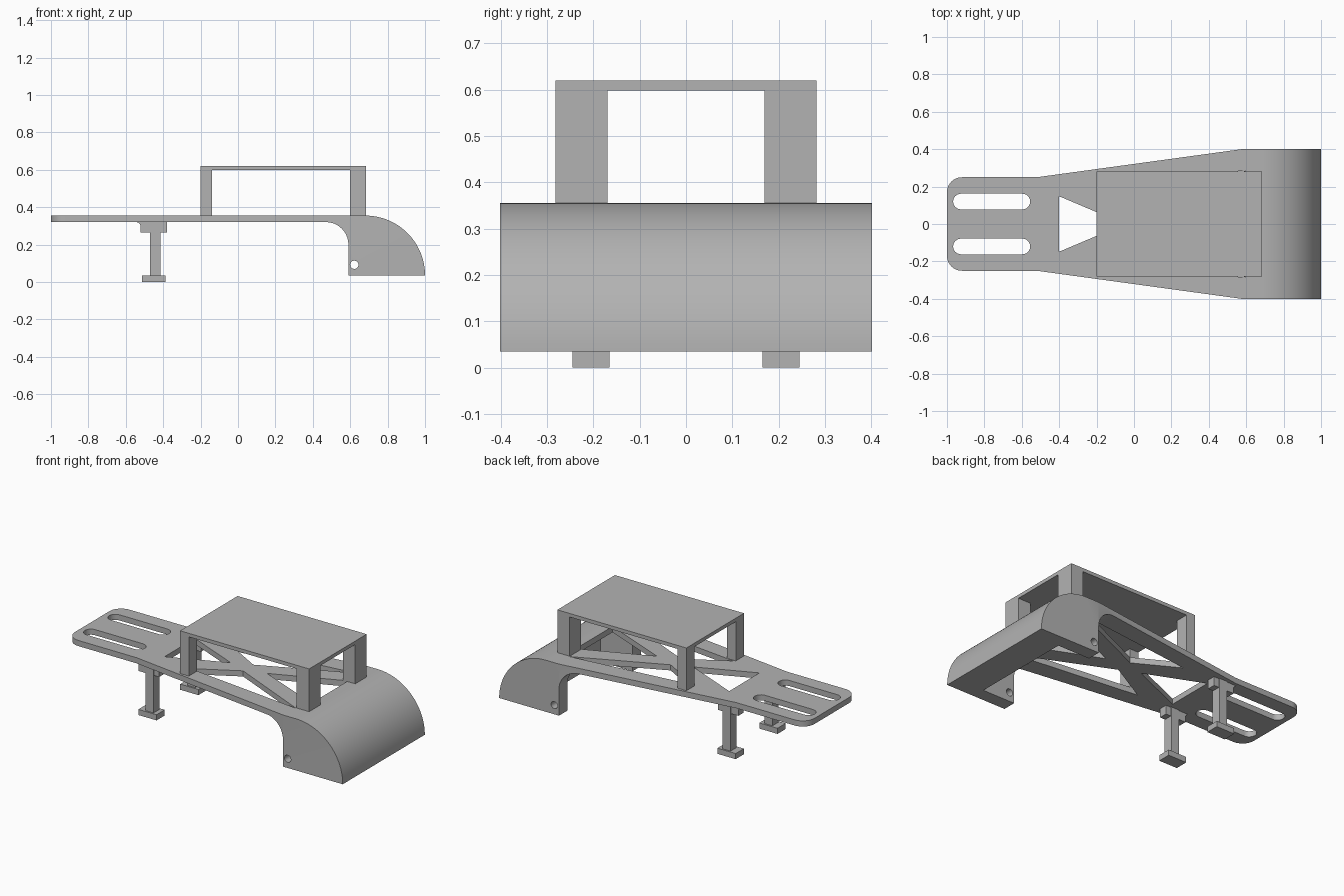
import bpy, bmesh, math
from mathutils import Vector

cube = bpy.data.objects.get("Cube")
if cube:
    bpy.data.objects.remove(cube, do_unlink=True)

grey = bpy.data.materials.new("plain_grey")
grey.use_nodes = True
colour = (0.45, 0.45, 0.45, 1)
grey.diffuse_color = colour
grey.node_tree.nodes["Principled BSDF"].inputs["Base Color"].default_value = colour


def prism(name, points, axis, low, high):
    """Extrude a flat outline: (x, z) along y, or (x, y) along z."""
    bm = bmesh.new()
    place = (lambda a, b, t: (a, t, b)) if axis == "y" else (lambda a, b, t: (a, b, t))
    face = bm.faces.new([bm.verts.new(place(a, b, low)) for a, b in points])
    grown = bmesh.ops.extrude_face_region(bm, geom=[face])["geom"]
    shift = Vector(place(0, 0, high - low))
    bmesh.ops.translate(bm, vec=shift, verts=[v for v in grown if isinstance(v, bmesh.types.BMVert)])
    bmesh.ops.recalc_face_normals(bm, faces=bm.faces)
    mesh = bpy.data.meshes.new(name)
    bm.to_mesh(mesh)
    bm.free()
    mesh.materials.append(grey)
    obj = bpy.data.objects.new(name, mesh)
    bpy.context.collection.objects.link(obj)
    return obj


def box(name, x, y, z):
    outline = [(x[0], y[0]), (x[1], y[0]), (x[1], y[1]), (x[0], y[1])]
    return prism(name, outline, "z", *z)


def arc(cx, cy, r, start, end, steps):
    angles = [math.radians(start + (end - start) * i / steps) for i in range(steps + 1)]
    return [(cx + r * math.cos(a), cy + r * math.sin(a)) for a in angles]


def combine(target, tool, operation):
    """Bake one boolean and drop the tool."""
    mod = target.modifiers.new("cut", "BOOLEAN")
    mod.operation, mod.object, mod.solver = operation, tool, "EXACT"
    graph = bpy.context.evaluated_depsgraph_get()
    result = bpy.data.meshes.new_from_object(target.evaluated_get(graph))
    target.modifiers.clear()
    target.data = result
    bpy.data.objects.remove(tool, do_unlink=True)


TOP, UNDER, RIM = 0.355, 0.32, 0.035

# Side outline: flat deck that curls down into a rounded hood
side = [(-1, UNDER), (-1, TOP)]
side += arc(0.68, RIM, 0.32, 90, 0, 32)
side += [(0.59, RIM)] + arc(0.47, 0.2, 0.12, 0, 90, 16)
body = prism("deck_and_hood", side, "y", -0.5, 0.5)

# Plan outline: narrow tail with round corners, widening to the hood
plan = [(1.1, -0.402), (1.1, 0.402), (0.59, 0.402), (-0.52, 0.25)]
plan += arc(-0.92, 0.17, 0.08, 90, 180, 10)
plan += arc(-0.92, -0.17, 0.08, 180, 270, 10)
plan += [(-0.52, -0.25), (0.59, -0.402)]
combine(body, prism("plan_cutter", plan, "z", -0.1, 0.5), "INTERSECT")

# Hollow under the hood, leaving two side walls and a thick lip
hollow = [(0.4, -0.1), (0.81, -0.1), (0.81, 0.26), (0.78, 0.295), (0.72, 0.319), (0.4, 0.319)]
combine(body, prism("hollow_cutter", hollow, "y", -0.32, 0.32), "DIFFERENCE")

# Pivot hole through both walls
combine(body, prism("pivot_cutter", arc(0.622, 0.092, 0.022, 0, 345, 23), "y", -0.6, 0.6), "DIFFERENCE")

# Slots in the tail and triangular openings of the cross brace
openings = [
    [(-0.4, -0.148), (-0.05, 0), (-0.4, 0.148)],
    [(0.2, 0), (0.63, -0.18), (0.63, 0.18)],
]
for s in (-1, 1):
    openings.append(arc(-0.925, s * 0.12, 0.042, 90, 270, 12) + arc(-0.597, s * 0.12, 0.042, -90, 90, 12))
    openings.append([(-0.19, s * 0.195), (0.6, s * 0.287), (0.07, s * 0.05)])
for outline in openings:
    combine(body, prism("opening_cutter", outline, "z", 0.25, 0.5), "DIFFERENCE")

# Raised platform
box("platform", (-0.2, 0.685), (-0.282, 0.282), (0.598, 0.62))

# Paired posts, legs and feet
for s, label in ((-1, "right"), (1, "left")):
    def pair(name, x, y, z):
        return box(f"{label}_{name}", x, sorted((s * y[0], s * y[1])), z)

    pair("wide_platform_post", (0.6, 0.685), (0.17, 0.282), (0.345, 0.6))
    pair("slim_platform_post", (-0.2, -0.14), (0.202, 0.282), (0.345, 0.6))
    pair("leg", (-0.47, -0.415), (0.175, 0.235), (0.03, 0.33))
    pair("foot", (-0.512, -0.387), (0.165, 0.245), (0, RIM))
    rib = [(-0.38, 0.33), (-0.38, 0.265), (-0.52, 0.265), (-0.52, 0.3)]
    rib += arc(-0.545, 0.295, 0.025, 0, 90, 6) + [(-0.545, 0.33)]
    low, high = sorted((s * 0.18, s * 0.23))
    prism(f"{label}_leg_rib", rib, "y", low, high)

# Smooth the curved hood and rounded corners, keep edges crisp
bpy.ops.object.select_all(action="DESELECT")
body.select_set(True)
bpy.context.view_layer.objects.active = body
bpy.ops.object.shade_smooth_by_angle(angle=math.radians(30))
